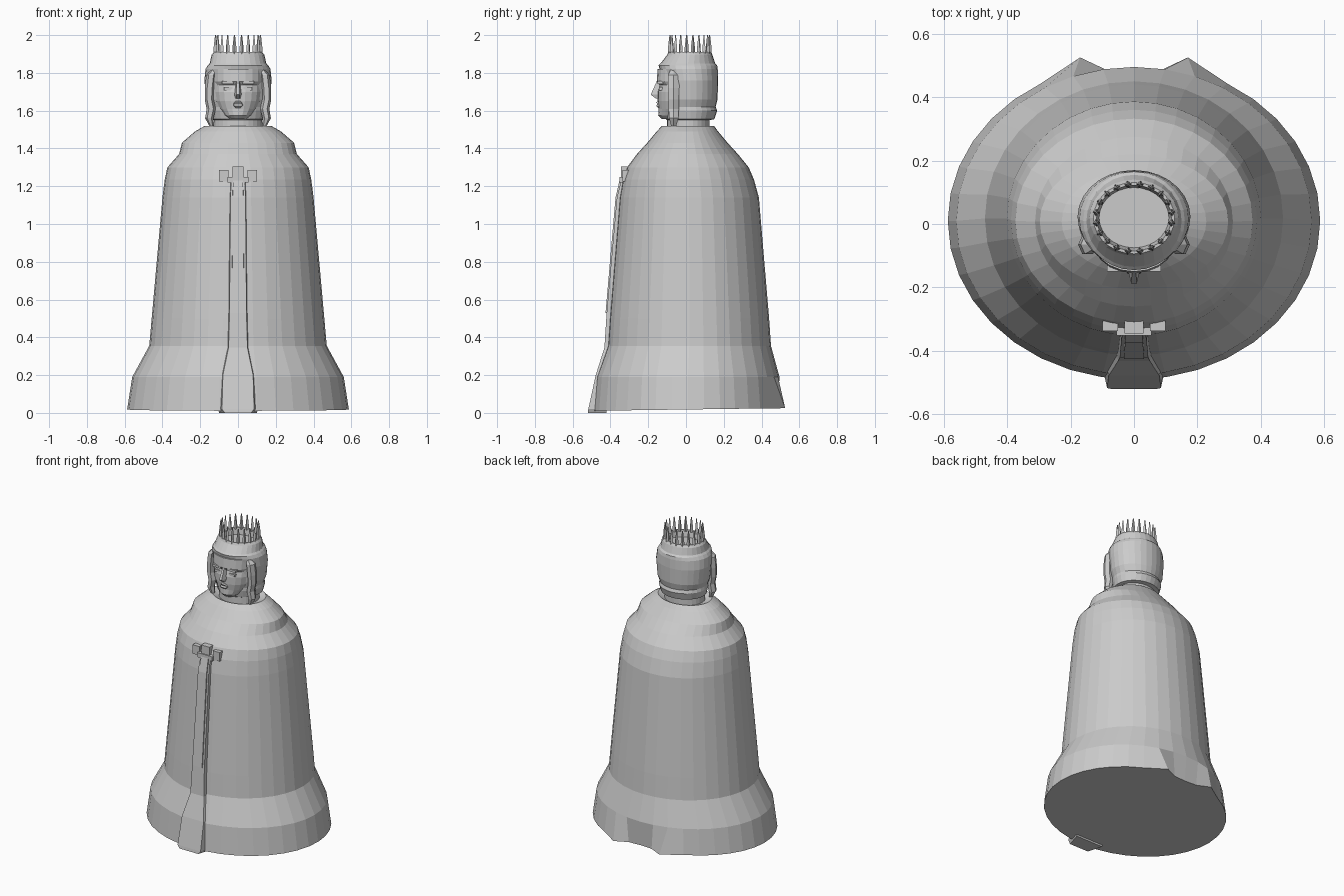
import bpy, bmesh
from math import sin, cos, pi, radians
from mathutils import Vector


def make(name, bm):
    bmesh.ops.recalc_face_normals(bm, faces=bm.faces)
    me = bpy.data.meshes.new(name)
    bm.to_mesh(me)
    bm.free()
    ob = bpy.data.objects.new(name, me)
    bpy.context.collection.objects.link(ob)
    return ob


def skin(bm, rows):
    """Join equal-length closed rows of points and cap both ends."""
    vs = [[bm.verts.new(p) for p in row] for row in rows]
    n = len(vs[0])
    for a, b in zip(vs, vs[1:]):
        for i in range(n):
            j = (i + 1) % n
            bm.faces.new((a[i], a[j], b[j], b[i]))
    bm.faces.new(vs[0][::-1])
    bm.faces.new(vs[-1])
    return vs


def rings(profile, n):
    """Profile entries: z, half width, front y, back y."""
    return [[(w * cos(2 * pi * i / n),
              (yf + yb) / 2 + (yb - yf) / 2 * sin(2 * pi * i / n), z)
             for i in range(n)] for z, w, yf, yb in profile]


def lathe(name, profile, n):
    bm = bmesh.new()
    skin(bm, rings(profile, n))
    return make(name, bm)


def strip(name, rows):
    """Chamfered strip. Rows: z, outer half width, inner half width, front y, rear y."""
    bm = bmesh.new()
    skin(bm, [[(-w, yb, z), (-wi, yf, z), (wi, yf, z), (w, yb, z)]
              for z, w, wi, yf, yb in rows])
    return make(name, bm)


def box(name, x0, x1, y0, y1, z0, z1, mirror=False):
    bm = bmesh.new()
    for s in ((1, -1) if mirror else (1,)):
        skin(bm, [[(s * x0, y0, z), (s * x1, y0, z), (s * x1, y1, z), (s * x0, y1, z)]
                  for z in (z0, z1)])
    return make(name, bm)


# Cloak: elliptical bell with flared hem and stepped shoulders
N = 36
bm = bmesh.new()
cloak = skin(bm, rings([
    (0.018, 0.587, -0.49, 0.51), (0.19, 0.56, -0.475, 0.495),
    (0.355, 0.47, -0.415, 0.45), (0.50, 0.457, -0.405, 0.44),
    (1.14, 0.40, -0.352, 0.386), (1.235, 0.388, -0.335, 0.36),
    (1.30, 0.374, -0.312, 0.332), (1.37, 0.312, -0.26, 0.275),
    (1.43, 0.297, -0.205, 0.22), (1.49, 0.228, -0.155, 0.17),
    (1.52, 0.175, -0.127, 0.148), (1.505, 0.135, -0.10, 0.125)], N))
for v in cloak[0]:
    v.co.z += 0.014 * v.co.y
# Hem notch at the back
for k, (x, y) in {7: (0.17, 0.525), 8: (0.085, 0.485), 9: (0, 0.48),
                  10: (-0.085, 0.485), 11: (-0.17, 0.525)}.items():
    cloak[0][k].co.x, cloak[0][k].co.y = x, y
make("cloak", bm)

# Front fold hanging from the clasp, with a raised middle
strip("front_fold", [
    (0.0, 0.10, 0.07, -0.52, -0.42), (0.02, 0.105, 0.085, -0.517, -0.42),
    (0.20, 0.10, 0.08, -0.478, -0.40), (0.345, 0.062, 0.05, -0.432, -0.37),
    (0.53, 0.056, 0.045, -0.42, -0.36), (1.14, 0.05, 0.04, -0.366, -0.30),
    (1.225, 0.048, 0.036, -0.345, -0.28)])
strip("fold_middle", [
    (0.53, 0.035, 0.032, -0.426, -0.38), (1.14, 0.032, 0.028, -0.373, -0.32),
    (1.24, 0.03, 0.026, -0.35, -0.30)])

# Clasp
box("clasp_bar", -0.055, 0.055, -0.352, -0.28, 1.22, 1.25)
box("clasp_block", -0.03, 0.03, -0.345, -0.26, 1.245, 1.305)
box("clasp_wings", 0.05, 0.10, -0.337, -0.27, 1.225, 1.285, mirror=True)

# Head and hair, with a hollow cap inside the crown
lathe("head", [
    (1.48, 0.13, -0.10, 0.125), (1.55, 0.128, -0.10, 0.125),
    (1.555, 0.145, -0.105, 0.15), (1.60, 0.155, -0.115, 0.165),
    (1.62, 0.152, -0.115, 0.157), (1.66, 0.168, -0.12, 0.167),
    (1.76, 0.178, -0.125, 0.17), (1.82, 0.172, -0.14, 0.168),
    (1.84, 0.16, -0.145, 0.165), (1.85, 0.15, -0.135, 0.155),
    (1.895, 0.14, -0.10, 0.14), (1.91, 0.128, -0.094, 0.131),
    (1.91, 0.118, -0.085, 0.122), (1.865, 0.11, -0.075, 0.115)], 28)

# Face
lathe("face", [
    (1.555, 0.05, -0.128, 0.0), (1.575, 0.075, -0.147, 0.03),
    (1.61, 0.10, -0.145, 0.04), (1.65, 0.118, -0.15, 0.05),
    (1.70, 0.125, -0.15, 0.05), (1.735, 0.125, -0.14, 0.05),
    (1.755, 0.13, -0.155, 0.05), (1.82, 0.13, -0.15, 0.05)], 20)
strip("nose", [
    (1.665, 0.022, 0.008, -0.16, -0.12), (1.685, 0.025, 0.009, -0.187, -0.12),
    (1.755, 0.014, 0.006, -0.155, -0.12)])
strip("lips", [
    (1.615, 0.02, 0.012, -0.148, -0.12), (1.625, 0.03, 0.02, -0.158, -0.12),
    (1.635, 0.035, 0.022, -0.152, -0.12), (1.645, 0.026, 0.016, -0.158, -0.12),
    (1.652, 0.02, 0.01, -0.148, -0.12)])
box("brows", 0.025, 0.085, -0.15, -0.09, 1.742, 1.757, mirror=True)
box("eyes", 0.03, 0.075, -0.142, -0.09, 1.708, 1.724, mirror=True)

# Wavy side locks, mirrored
bm = bmesh.new()
for s in (1, -1):
    path = [(1.52, 0.14, 0.012), (1.56, 0.152, 0.022), (1.61, 0.142, 0.024),
            (1.66, 0.152, 0.024), (1.72, 0.150, 0.026), (1.79, 0.142, 0.026),
            (1.825, 0.12, 0.012)]
    skin(bm, [[(s * (x + r * cos(2 * pi * i / 6)),
                -0.065 + 1.3 * r * sin(2 * pi * i / 6), z) for i in range(6)]
              for z, x, r in path])
make("side_locks", bm)

# Crown of thin spikes
bm = bmesh.new()
COUNT = 20
for k in range(COUNT):
    a = 2 * pi * (k + 0.5) / COUNT
    cx, cy = 0.12 * cos(a), 0.02 + 0.106 * sin(a)
    skin(bm, [[(cx + r * cos(a + pi / 2 * i), cy + r * sin(a + pi / 2 * i), z)
               for i in range(4)]
              for z, r in ((1.90, 0.012), (1.94, 0.010), (2.0, 0.003))])
make("crown_spikes", bm)
